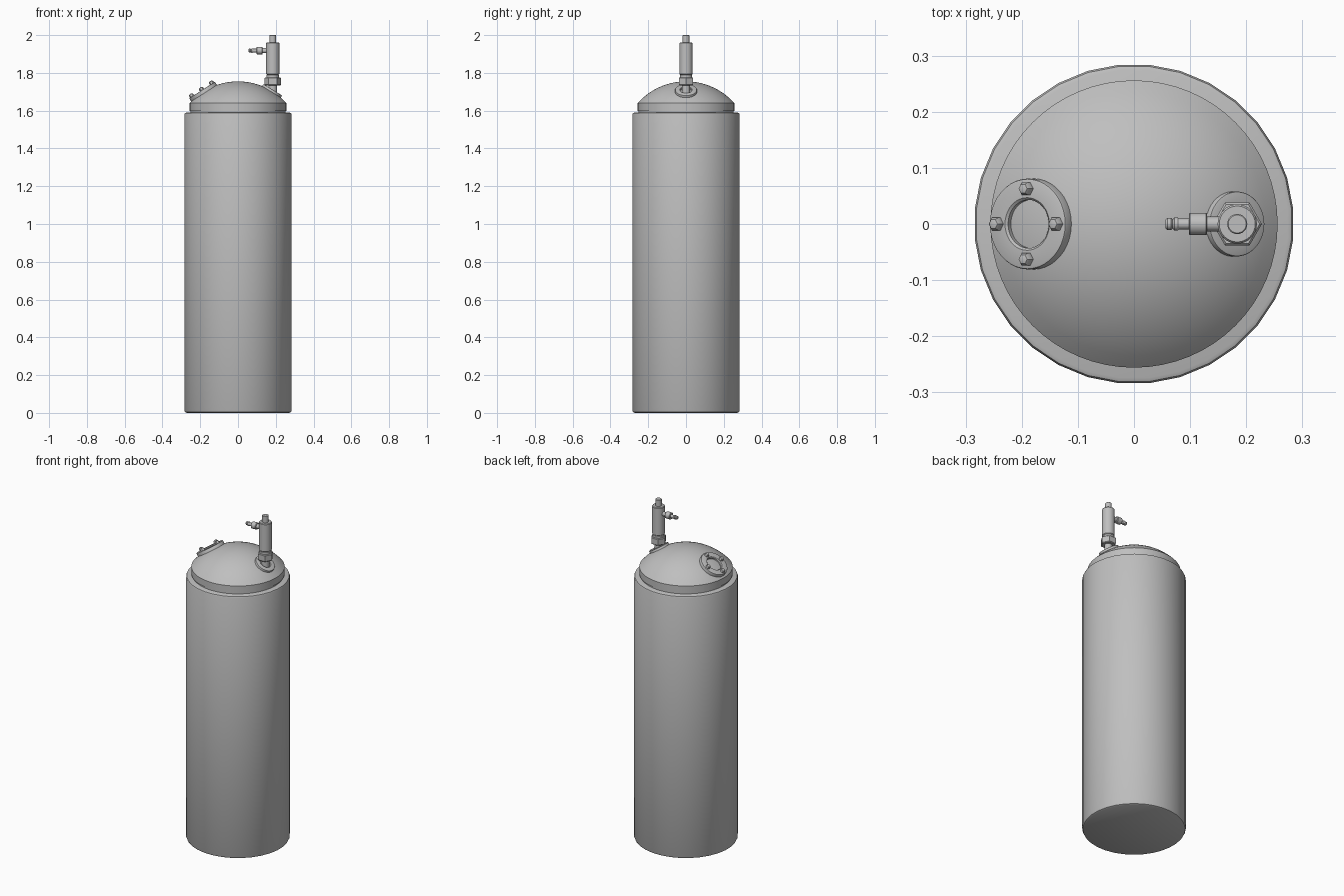
import bpy, bmesh
from math import sin, cos, pi, radians, sqrt
from mathutils import Matrix, Vector

cube = bpy.data.objects.get("Cube")
if cube:
    bpy.data.objects.remove(cube, do_unlink=True)

GREY = 0.52
metal = bpy.data.materials.new("grey_metal")
metal.use_nodes = True
metal.diffuse_color = (GREY, GREY, GREY, 1)
metal.node_tree.nodes["Principled BSDF"].inputs["Base Color"].default_value = (GREY, GREY, GREY, 1)


def lathe(name, profile, sides=32, place=Matrix(), phase=0.0, closed=False):
    """Turn a (radius, height) profile about local z, then place it."""
    bm = bmesh.new()
    rings = []
    for r, z in profile:
        n = sides if r > 0 else 1
        rings.append([bm.verts.new((r * cos(2 * pi * i / sides + phase),
                                    r * sin(2 * pi * i / sides + phase), z)) for i in range(n)])
    pairs = list(zip(rings, rings[1:]))
    if closed:
        pairs.append((rings[-1], rings[0]))
    for a, b in pairs:
        for i in range(sides):
            j = (i + 1) % sides
            loop = [a[i % len(a)], a[j % len(a)], b[j % len(b)], b[i % len(b)]]
            bm.faces.new(list(dict.fromkeys(loop)))
    bmesh.ops.recalc_face_normals(bm, faces=bm.faces)
    mesh = bpy.data.meshes.new(name)
    bm.to_mesh(mesh)
    bm.free()
    mesh.materials.append(metal)
    obj = bpy.data.objects.new(name, mesh)
    obj.matrix_world = place
    bpy.context.collection.objects.link(obj)
    bpy.ops.object.select_all(action='DESELECT')
    obj.select_set(True)
    bpy.context.view_layer.objects.active = obj
    bpy.ops.object.shade_smooth_by_angle(angle=radians(32))
    return obj


# Tank shell with rounded rims
R, TOP = 0.285, 1.59
lathe("tank_body", [(0, 0), (R - 0.012, 0), (R - 0.004, 0.004), (R, 0.012),
                    (R, TOP - 0.01), (R - 0.003, TOP - 0.003), (R - 0.01, TOP), (0, TOP)],
      phase=pi / 32)

# Domed lid on a short skirt
SKIRT, RIM, APEX = 0.256, 1.64, 1.755
rise = APEX - RIM
ball = (SKIRT ** 2 + rise ** 2) / (2 * rise)
centre = APEX - ball
cap = [(SKIRT * k / 12, centre + sqrt(ball ** 2 - (SKIRT * k / 12) ** 2)) for k in range(12, -1, -1)]
lathe("lid_dome", [(0, TOP - 0.01), (SKIRT - 0.005, TOP - 0.01), (SKIRT - 0.005, TOP + 0.007),
                   (SKIRT, TOP + 0.009)] + cap, sides=64)


def on_dome(x):
    """Frame on the lid surface at x, with z pointing outward."""
    normal = Vector((x, 0, sqrt(ball ** 2 - x ** 2))).normalized()
    spot = Vector((0, 0, centre)) + normal * ball
    return Matrix.Translation(spot) @ Vector((0, 0, 1)).rotation_difference(normal).to_matrix().to_4x4()


def flange(name, place, inner, outer, height):
    b = height * 0.4
    lathe(name, [(inner, -0.012), (outer, -0.012), (outer, height - b), (outer - b * 0.3, height - b * 0.3),
                 (outer - b, height), (inner + b, height), (inner, height - b)], 40, place, closed=True)


# Bolted port flange
port = on_dome(-0.185)
flange("port_flange", port, 0.043, 0.081, 0.01)
for k in range(4):
    a = k * pi / 2
    spot = port @ Matrix.Translation((0.063 * cos(a), 0.063 * sin(a), 0.008))
    lathe("port_bolt", [(0, 0), (0.013, 0), (0.013, 0.01), (0.009, 0.016), (0, 0.019)], 6, spot)

# Valve stem and its seat
VX = 0.184
flange("valve_seat", on_dome(0.18), 0.03, 0.058, 0.008)
stand = Matrix.Translation((VX, 0, 0))
lathe("valve_pipe", [(0, 1.66), (0.022, 1.66), (0.022, 1.74), (0, 1.74)], 24, stand)
lathe("valve_nut", [(0, 1.734), (0.04, 1.734), (0.044, 1.738), (0.044, 1.772),
                    (0.04, 1.776), (0, 1.776)], 6, stand)
lathe("valve_collar", [(0, 1.77), (0.033, 1.77), (0.033, 1.788), (0.03, 1.791), (0, 1.791)], 24, stand)
lathe("valve_body", [(0, 1.79), (0.031, 1.79), (0.035, 1.794), (0.035, 1.957),
                     (0.032, 1.961), (0, 1.961)], 32, stand)
lathe("valve_tip", [(0, 1.95), (0.018, 1.95), (0.018, 1.998), (0.016, 2.0), (0, 2.0)], 24, stand)

# Side nozzle pointing inward
side = Matrix.Translation((VX, 0, 1.918)) @ Matrix.Rotation(-pi / 2, 4, 'Y')
lathe("nozzle_neck", [(0, 0.02), (0.013, 0.02), (0.013, 0.058), (0, 0.058)], 20, side)
lathe("nozzle_block", [(0, 0.054), (0.018, 0.054), (0.02, 0.056), (0.02, 0.084),
                       (0.018, 0.086), (0, 0.086)], 24, side)
lathe("nozzle_tip", [(0, 0.08), (0.01, 0.08), (0.01, 0.104), (0.012, 0.107), (0.012, 0.112),
                     (0.008, 0.115), (0.011, 0.118), (0.011, 0.124), (0.008, 0.128), (0, 0.128)], 20, side)
